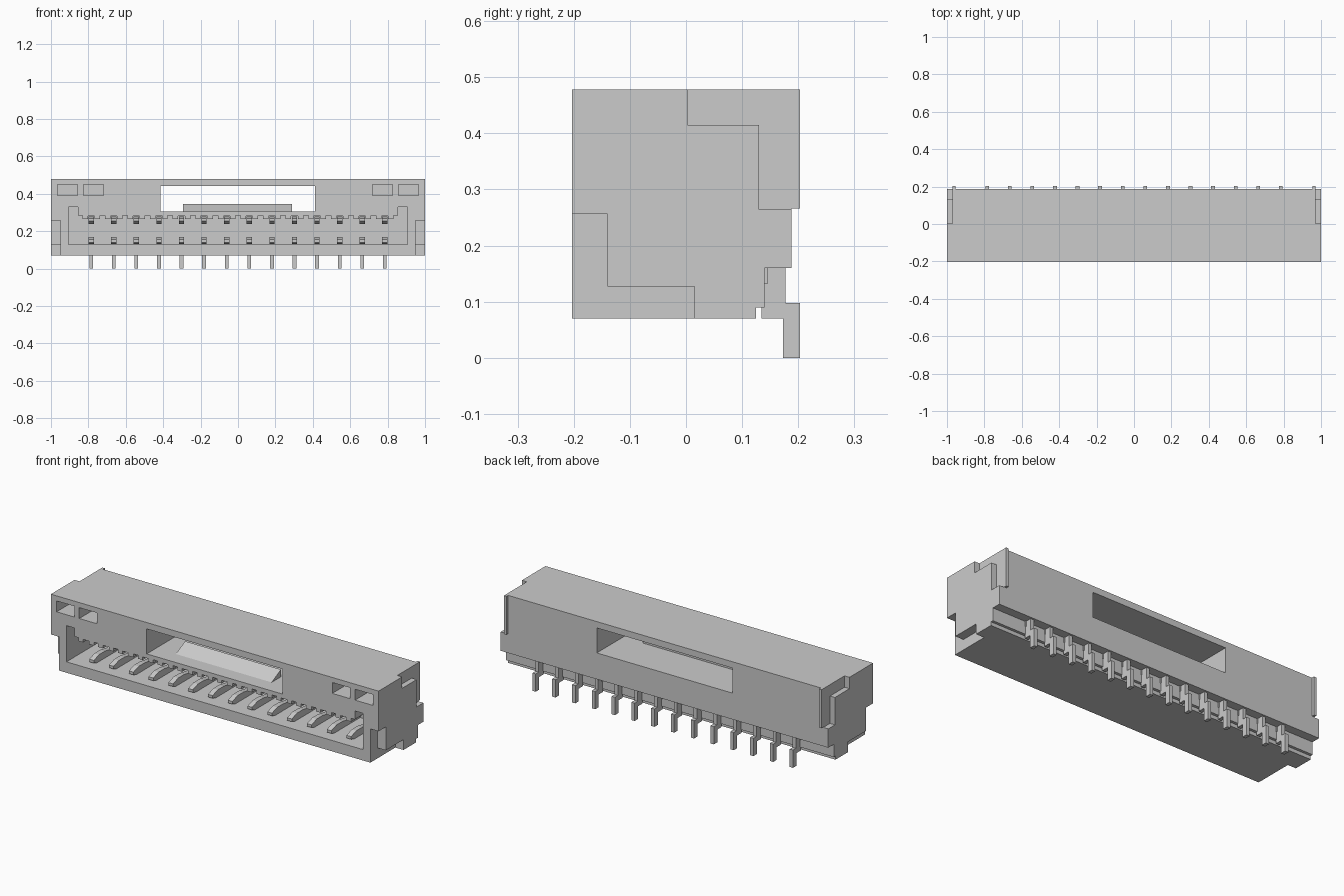
import bpy, bmesh

if "Cube" in bpy.data.objects:
    bpy.data.objects.remove(bpy.data.objects["Cube"])

PIN_X = [(-6.5 + i) * 0.1208 for i in range(14)]


def prism(name, pts, lo, hi, axis):
    """Extrude a 2D profile from lo to hi along 'x' (y,z points) or 'y' (x,z points)."""
    bm = bmesh.new()
    put = (lambda p, d: (d, p[0], p[1])) if axis == 'x' else (lambda p, d: (p[0], d, p[1]))
    face = bm.faces.new([bm.verts.new(put(p, lo)) for p in pts])
    ext = bmesh.ops.extrude_face_region(bm, geom=[face])
    move = [v for v in ext['geom'] if isinstance(v, bmesh.types.BMVert)]
    bmesh.ops.translate(bm, verts=move, vec=put((0, 0), hi - lo))
    bmesh.ops.recalc_face_normals(bm, faces=bm.faces)
    me = bpy.data.meshes.new(name)
    bm.to_mesh(me)
    bm.free()
    ob = bpy.data.objects.new(name, me)
    bpy.context.collection.objects.link(ob)
    return ob


def rect(a0, a1, b0, b1):
    return [(a0, b0), (a1, b0), (a1, b1), (a0, b1)]


def cut(target, cutter):
    mod = target.modifiers.new("cut", 'BOOLEAN')
    mod.operation = 'DIFFERENCE'
    mod.solver = 'EXACT'
    mod.object = cutter
    bpy.context.view_layer.objects.active = target
    bpy.ops.object.modifier_apply(modifier=mod.name)
    bpy.data.objects.remove(cutter)


# housing: side profile with stepped lower back
housing = prism("housing", [(-.203, .07), (.125, .07), (.125, .09), (.14, .09),
                            (.14, .16), (.188, .16), (.188, .478), (-.203, .478)], -1, 1, 'x')

# front cavity with keyed corners and guide ribs beside every pin
cavity = [(.905, .13), (.905, .33), (.855, .33), (.855, .283)]
for x in reversed(PIN_X):
    cavity += [(x + .047, .283), (x + .047, .264), (x + .018, .264), (x + .018, .281),
               (x - .018, .281), (x - .018, .264), (x - .047, .264), (x - .047, .283)]
cavity += [(-.855, .283), (-.855, .33), (-.905, .33), (-.905, .13)]
cut(housing, prism("cavity_cutter", cavity, -.3, .1, 'y'))

# latch window through the full depth
cut(housing, prism("window_cutter", rect(-.415, .413, .305, .443), -.3, .3, 'y'))

for s in (-1, 1):
    # two small front pockets
    for a, b in ((.718, .827), (.857, .965)):
        cut(housing, prism("pocket_cutter", rect(s * a, s * b, .39, .45), -.3, -.04, 'y'))
    # stepped recess at the lower front of each end
    cut(housing, prism("front_end_cutter", [(-.3, .256), (-.14, .256), (-.14, .127), (.015, .127),
                                            (.015, 0), (-.3, 0)], s * .95, s * 1.1, 'x'))
    # stepped recess at the upper back of each end
    cut(housing, prism("back_end_cutter", [(.003, .6), (.003, .415), (.13, .415), (.13, .264),
                                           (.3, .264), (.3, .6)], s * .97, s * 1.1, 'x'))
    # thin rib on the back corner
    prism("back_rib", rect(.18, .203, .266, .478), s * .955, s * .97, 'x')

# latch ramp on the window floor
prism("latch_ramp", [(-.125, .303), (-.04, .303), (-.04, .345)], -.295, .29, 'x')

# pins: lower contact, upper contact and stepped solder leg
lower = [(-.155, .14), (-.13, .132), (.145, .132), (.145, .16), (0, .16), (-.06, .17),
         (-.11, .17), (-.155, .155)]
upper = [(-.13, .255), (-.1, .238), (-.04, .238), (.105, .25), (.105, .278), (-.08, .278), (-.13, .268)]
leg = [(.135, .07), (.173, .07), (.173, 0), (.203, 0), (.203, .098), (.177, .098),
       (.177, .165), (.135, .165)]
for x in PIN_X:
    for name, pts, w in (("pin_lower_contact", lower, .014), ("pin_upper_contact", upper, .014),
                         ("pin_leg", leg, .01)):
        prism(name, pts, x - w, x + w, 'x')
